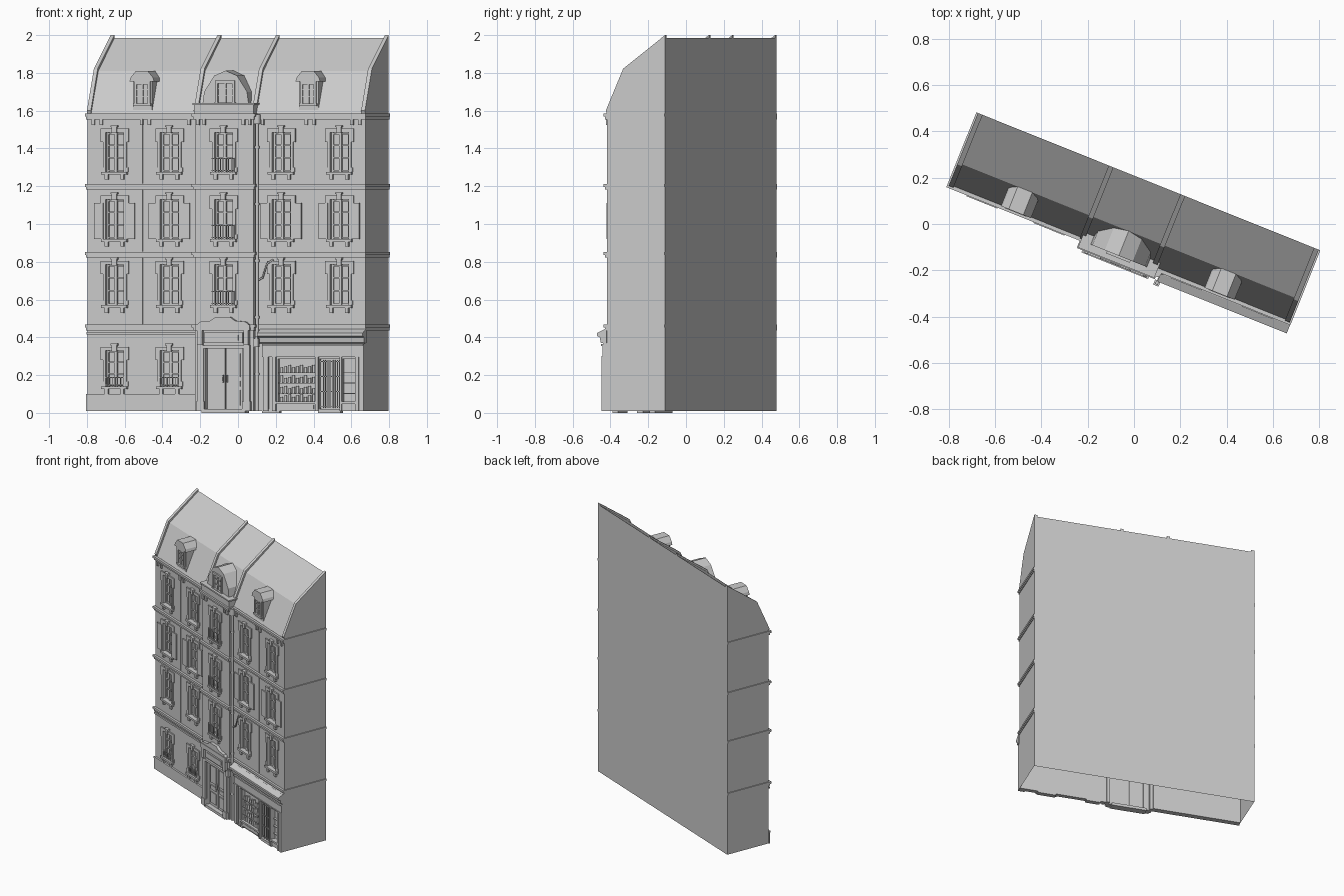
import bpy, bmesh, math
from mathutils import Matrix

if "Cube" in bpy.data.objects:
    bpy.data.objects.remove(bpy.data.objects["Cube"])

# Everything is built in a facade-aligned frame (u along facade, v depth, z up), then turned
TURN = Matrix.Rotation(math.radians(-21.85), 4, 'Z')
WALL, BAY, SHOP, BACK = -.138, -.172, -.156, .194
L, R, BL, BR = -.804, .782, -.175, .156
MID = -.01


def finish(name, bm, smooth=False):
    me = bpy.data.meshes.new(name)
    bm.to_mesh(me)
    bm.free()
    ob = bpy.data.objects.new(name, me)
    bpy.context.collection.objects.link(ob)
    ob.matrix_world = TURN
    if smooth:
        for p in me.polygons:
            p.use_smooth = len(p.vertices) == 4
    return ob


def boxes(name, items):
    bm = bmesh.new()
    for a, b, c, d, e, f in items:
        m = Matrix.Translation(((a + b) / 2, (c + d) / 2, (e + f) / 2)) @ Matrix.Diagonal((b - a, d - c, f - e, 1))
        bmesh.ops.create_cube(bm, size=1, matrix=m)
    bmesh.ops.recalc_face_normals(bm, faces=bm.faces)
    return finish(name, bm)


def prisms(name, items):
    """items: (axis, points, start, end); axis 'u' takes (v,z) points, axis 'v' takes (u,z)"""
    bm = bmesh.new()
    for axis, pts, s, e in items:
        vs = [bm.verts.new((s, p, z) if axis == 'u' else (p, s, z)) for p, z in pts]
        face = bm.faces.new(vs)
        ext = bmesh.ops.extrude_face_region(bm, geom=[face])['geom']
        d = (e - s, 0, 0) if axis == 'u' else (0, e - s, 0)
        bmesh.ops.translate(bm, vec=d, verts=[g for g in ext if isinstance(g, bmesh.types.BMVert)])
    bmesh.ops.recalc_face_normals(bm, faces=bm.faces)
    return finish(name, bm)


def cylinders(name, items):
    bm = bmesh.new()
    for u, v, z0, z1, r in items:
        bmesh.ops.create_cone(bm, cap_ends=True, segments=12, radius1=r, radius2=r, depth=z1 - z0,
                              matrix=Matrix.Translation((u, v, (z0 + z1) / 2)))
    return finish(name, bm, True)


def wall(name, u0, u1, z0, z1, v, holes):
    us = sorted({u0, u1, *(h[0] for h in holes), *(h[1] for h in holes)})
    zs = sorted({z0, z1, *(h[2] for h in holes), *(h[3] for h in holes)})
    bm = bmesh.new()
    grid = {(a, b): bm.verts.new((a, v, b)) for a in us for b in zs}
    for a, b in zip(us, us[1:]):
        for c, d in zip(zs, zs[1:]):
            mu, mz = (a + b) / 2, (c + d) / 2
            if not any(h[0] < mu < h[1] and h[2] < mz < h[3] for h in holes):
                bm.faces.new([grid[a, c], grid[b, c], grid[b, d], grid[a, d]])
    mod = finish(name, bm).modifiers.new("thickness", 'SOLIDIFY')
    mod.thickness, mod.offset = .03, -1


# Shell: blank end walls, back and mansard roof, open underneath
roof = [(WALL, 1.585), (-.037, 1.81), (BACK, 1.986)]
bm = bmesh.new()
loop = [(WALL, .01)] + roof + [(BACK, .01)]
ends = [[bm.verts.new((u, v, z)) for v, z in loop] for u in (L, R)]
for e in ends:
    bm.faces.new(e)
for i in (1, 2, 3):
    bm.faces.new([ends[0][i], ends[0][i + 1], ends[1][i + 1], ends[1][i]])
bmesh.ops.recalc_face_normals(bm, faces=bm.faces)
finish("end_walls_back_and_roof", bm)

# Raised roof dividers
cap = roof + [(BACK, 2.0), (-.045, 1.822), (WALL - .006, 1.6)]
prisms("roof_dividers", [('u', cap, u, u + .022) for u in (L, -.195, .138, R - .022)])

# Window positions
rows = [(.57, .785), (.92, 1.13), (1.275, 1.485)]
cols = [-.645, -.333, .305, .636]
H = .052
wins = [(u, a, b, WALL) for u in cols for a, b in rows]
wins += [(MID, a, b, BAY) for a, b in rows]
ground = [(u, .14, .33, WALL) for u in cols[:2]]


def holes(lst):
    return [(u - H, u + H, a, b) for u, a, b, v in lst]


# Facade walls with openings
wall("left_wing_wall", L, BL, .01, 1.58, WALL, holes([w for w in wins if w[0] < -.1] + ground))
wall("right_wing_wall", BR, R, .44, 1.58, WALL, holes([w for w in wins if w[0] > .1]))
door = (MID - .105, MID + .105, .02, .34)
wall("centre_bay_wall", BL, BR, .01, 1.58, BAY, holes(w for w in wins if w[3] == BAY) + [door])
boxes("bay_returns", [(u, u + .02, BAY + .001, WALL + .02, .01, 1.58) for u in (BL, BR - .02)])
shop_holes = [(.29, .504, .06, .285), (.526, .644, .02, .285), (.658, .73, .06, .285)]
wall("shop_wall", BR, R, .01, .44, SHOP, shop_holes)

# Cornices stepping round wings, bay and ends
cor = []
for z in (.455, .84, 1.2, 1.572):
    for out, a, b in ((.016, -.004, .012), (.009, -.018, -.004)):
        s = out * .45
        cor += [(L - s, R + s, WALL - out, WALL, z + a, z + b),
                (BL - out, BR + out, BAY - out, WALL, z + a, z + b),
                (L - s, L, WALL, BACK, z + a, z + b), (R, R + s, WALL, BACK, z + a, z + b)]
boxes("cornices", cor)
boxes("eaves_brackets", [(u, u + .016, v - .012, v, 1.525, 1.556) for v, us in
      ((WALL, (-.775, -.73, -.5, -.456, -.23, .19, .44, .484, .7, .745)), (BAY, (-.165, -.13, .095, .13))) for u in us])
boxes("wall_strips", [(u - .003, u + .003, WALL - .003, WALL, a, b) for u in (-.49, .472)
      for a, b in ((.47, .82), (.855, 1.18), (1.215, 1.55))])

# Windows: panes, bars, stone surrounds, sills
panes, bars, stone, sills = [], [], [], []
for u, a, b, v in wins + ground:
    f = v + .012
    panes.append((u - H, u + H, v + .022, v + .026, a, b))
    bars += [(u - H, u - H + .01, f, f + .012, a, b), (u + H - .01, u + H, f, f + .012, a, b),
             (u - .007, u + .007, f - .003, f + .012, a, b)]
    bars += [(u - H, u + H, f, f + .012, z - .004, z + .004)
             for z in (a + .006, b - .006, a + (b - a) * .36, a + (b - a) * .68)]
    for s in (-1, 1):
        for lo, hi, z0, z1, o in ((H, H + .015, a, b, .009), (H + .015, H + .028, b - .05, b + .02, .008),
                                  (H + .015, H + .023, a, a + .025, .007)):
            x0, x1 = sorted((u + s * lo, u + s * hi))
            stone.append((x0, x1, v - o, v, z0, z1))
        sills.append((u + s * .045 - .009, u + s * .045 + .009, v - .015, v, a - .04, a - .014))
    stone += [(u - H - .015, u + H + .015, v - .009, v, b, b + .02), (u - .013, u + .013, v - .017, v, b - .004, b + .035),
              (u - .019, u + .019, v - .02, v, b + .028, b + .037)]
    sills.append((u - H - .02, u + H + .02, v - .02, v + .015, a - .014, a))
boxes("window_panes", panes)
boxes("window_bars", bars)
boxes("window_surrounds", stone)
boxes("window_sills", sills)

# Shutters on the middle floor
boxes("shutters", [(u + s * .09 - .026, u + s * .09 + .026, v - .013, v - .005, a, b - .02)
      for u, a, b, v in wins if a == .92 and v == WALL for s in (-1, 1)])

# Railings on bay and ground-floor windows
rail = []
for u, a, b, v, o, h in [(MID, a, b, BAY, .018, .07) for a, b in rows] + [(*g, .006, .045) for g in ground]:
    rail += [(u - .064, u + .064, v - o - .003, v - o + .003, z, z + .005) for z in (a + .006, a + h)]
    rail += [(u - .062 + i * .0155, u - .059 + i * .0155, v - o - .002, v - o + .002, a, a + h) for i in range(9)]
    rail += [(u + s * .062 - .002, u + s * .062 + .002, v - o, v, a + h, a + h + .004) for s in (-1, 1)]
boxes("window_railings", rail)

# Side dormers and the broad central dormer
dorm, droof, dwin = [], [], []
for c in (-.492, .455):
    dorm.append(('v', [(c - .055, 1.59), (c + .055, 1.59), (c + .055, 1.76), (c - .055, 1.76)], WALL + .008, -.03))
    droof.append(('v', [(c - .07, 1.755), (c + .07, 1.755), (c + .064, 1.775), (c + .034, 1.81),
                        (c - .034, 1.81), (c - .064, 1.775)], WALL - .004, -.02))
    dwin.append((c, .036, 1.635, 1.75, WALL + .008))
dorm.append(('v', [(MID - .1, 1.63), (MID + .1, 1.63), (MID + .1, 1.7), (MID + .05, 1.77), (MID - .05, 1.77), (MID - .1, 1.7)], -.148, -.04))
arch = [(.132, 1.63), (.122, 1.7), (.065, 1.785), (0, 1.812)]
arch = [(MID + x, z) for x, z in arch] + [(MID - x, z) for x, z in arch[-2::-1]]
droof.append(('v', arch, -.152, -.025))
dwin.append((MID, .045, 1.64, 1.755, -.152))
prisms("dormer_bodies", dorm)
prisms("dormer_roofs", droof)
dbars = []
for c, h, a, b, v in dwin:
    dbars += [(c - h - .01, c - h + .004, v - .01, v, a, b), (c + h - .004, c + h + .01, v - .01, v, a, b),
              (c - h - .01, c + h + .01, v - .01, v, b - .012, b + .004), (c - h - .014, c + h + .014, v - .014, v, a - .01, a + .004),
              (c - .005, c + .005, v - .006, v, a, b)]
    dbars += [(c - h, c + h, v - .005, v, z - .003, z + .003) for z in (a + .04, a + .078)]
boxes("dormer_windows", dbars)
boxes("bay_parapet", [(BL - .004, BR + .004, BAY - .004, -.11, 1.58, 1.63), (BL - .012, BR + .012, BAY - .012, -.11, 1.63, 1.64)])

# Plinth and rusticated band of the left wing
boxes("plinth", [(L - .003, BL, WALL - .01, WALL, .01, .095), (L - .003, BL, WALL - .013, WALL, .09, .1),
                 (L - .003, BL, WALL - .008, WALL, .415, .428)])

# Main entrance: leaves, panels, pilasters, lintel and pediment
leaves = []
for s in (-1, 1):
    c = MID + s * .052
    leaves += [(c - .05, c + .05, BAY + .02, BAY + .028, .02, .34)]
    leaves += [(c - .033, c + .033, BAY + .014, BAY + .02, a, b) for a, b in ((.04, .12), (.14, .17), (.19, .315))]
    leaves.append((MID + s * .012 - .003, MID + s * .012 + .003, BAY + .008, BAY + .02, .16, .2))
boxes("entrance_doors", leaves)
ent = [(MID - .15, MID + .15, BAY - .014, BAY, .342, .358), (MID - .11, MID + .11, BAY - .01, BAY, .37, .425),
       (MID - .085, MID + .085, BAY - .014, BAY, .383, .412), (MID - .155, MID + .155, BAY - .026, BAY, .435, .468)]
for s in (-1, 1):
    c = MID + s * .132
    ent += [(c - .018, c + .018, BAY - .012, BAY, .01, .36), (c - .023, c + .023, BAY - .017, BAY, .01, .06),
            (c - .014, c + .014, BAY - .022, BAY, .36, .435)]
boxes("entrance_surround", ent)
ped = [(.145, .468), (.13, .482), (.07, .488), (.04, .508)]
prisms("entrance_pediment", [('v', [(MID + x, z) for x, z in ped] + [(MID - x, z) for x, z in ped[::-1]], BAY - .022, BAY)])
boxes("door_steps", [(MID - .125, MID + .125, BAY - .012, BAY + .04, 0, .02), (.2, .3, SHOP - .003, SHOP + .03, 0, .02),
                     (.52, .65, SHOP - .004, SHOP + .03, 0, .02)])

# Shopfront: panes, pilasters, fascia, stall risers and sloping canopy
boxes("shop_panes", [(a, b, SHOP + .024, SHOP + .028, c, d) for a, b, c, d in shop_holes])
sf = [(.205, R, SHOP - .012, SHOP, .295, .302), (.205, R, SHOP - .008, SHOP, .302, .355), (.205, R, SHOP - .016, SHOP, .355, .365)]
sf += [(u - w, u + w, SHOP - .012, SHOP, .01, .3) for u, w in ((.225, .014), (.272, .01), (.515, .009), (.651, .006), (.745, .01), (.77, .012))]
sf += [(a - .008, b + .008, SHOP - .012, SHOP + .02, .048, .06) for a, b, c, d in shop_holes[::2]]
sf += [(.3, .495, SHOP - .006, SHOP, .02, .042)]
boxes("shop_trim", sf)
prisms("shop_canopy", [('u', [(WALL, .448), (-.193, .422), (-.193, .408), (-.176, .4), (-.17, .372), (SHOP, .368), (WALL, .37)], BR + .03, R + .006)])
boxes("shop_shelves", [(.292, .502, SHOP + .004, SHOP + .024, z, z + .005) for z in (.1, .155, .21)]
      + [(.66, .728, SHOP + .008, SHOP + .024, z, z + .005) for z in (.1, .155, .21)])
cylinders("shop_goods", [(.305 + i * .023, SHOP + .013, z, z + .024 + .007 * ((i * 7 + k) % 3), .008)
          for k, z in enumerate((.06, .105, .16, .215)) for i in range(9)])
boxes("folding_gate", [(.53 + i * .0135, .534 + i * .0135, SHOP + .002 + .006 * (i % 2), SHOP + .007 + .006 * (i % 2), .025, .28) for i in range(9)]
      + [(.528, .642, SHOP + .004, SHOP + .01, z, z + .005) for z in (.03, .11, .19, .27)])

# Drainpipe with brackets, hopper and a branch pipe
PU, PV = .172, -.158
cylinders("drainpipe", [(PU, PV, .01, 1.57, .009), (PU, PV, 1.53, 1.58, .018)]
          + [(PU, PV, z, z + .012, .013) for z in (.2, .5, .8, 1.1, 1.4)])
cu = bpy.data.curves.new("branch_pipe", 'CURVE')
cu.dimensions, cu.bevel_depth, cu.bevel_resolution = '3D', .005, 2
sp = cu.splines.new('POLY')
path = [(PU, PV, .7), (.2, -.15, .715), (.225, -.147, .79), (.26, -.145, .812)]
sp.points.add(len(path) - 1)
for p, q in zip(sp.points, path):
    p.co = (*q, 1)
pipe = bpy.data.objects.new("branch_pipe", cu)
bpy.context.collection.objects.link(pipe)
pipe.matrix_world = TURN

# Wall lamp beside the entrance
boxes("wall_lamp", [(.183, .19, -.2, SHOP, .4, .406), (.174, .199, -.212, -.188, .35, .395), (.18, .193, -.206, -.194, .395, .408)])
